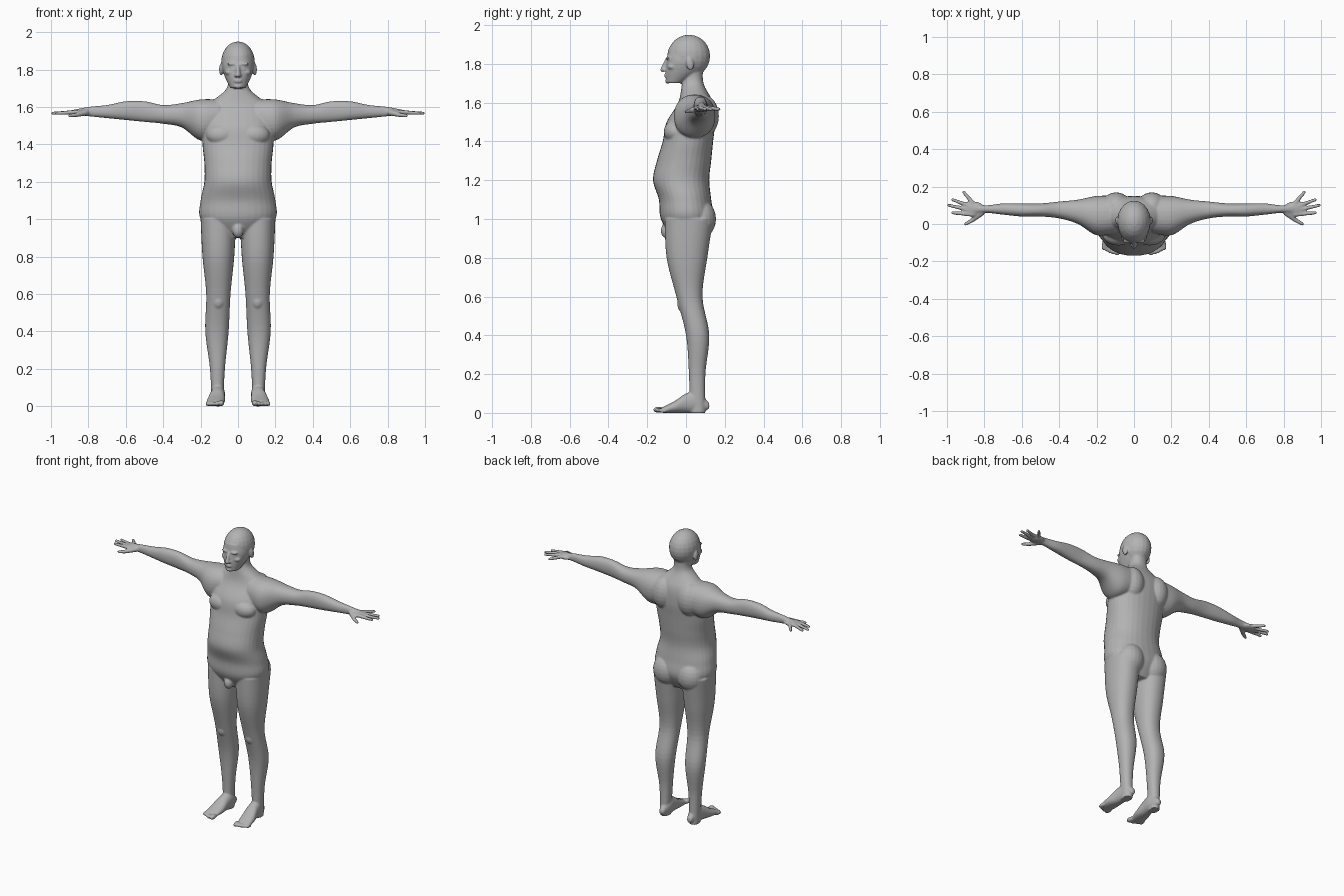
import bpy
import bmesh
import math
from mathutils import Matrix, Vector

cube = bpy.data.objects.get("Cube")
if cube:
    bpy.data.objects.remove(cube, do_unlink=True)

bm = bmesh.new()


def catmull(before, start, end, after, t):
    """Smooth value between start and end."""
    slope_in, slope_out = (end - before) / 2, (after - start) / 2
    gap = end - start
    return (start + slope_in * t + (3 * gap - 2 * slope_in - slope_out) * t ** 2
            + (slope_in + slope_out - 2 * gap) * t ** 3)


def refine(rows, steps=6):
    """Insert smooth in-between sections."""
    last = len(rows) - 1
    result = []
    for i in range(last):
        group = [rows[max(0, min(last, i + offset))] for offset in (-1, 0, 1, 2)]
        for step in range(steps):
            result.append([catmull(*column, step / steps) for column in zip(*group)])
    result.append(rows[-1])
    return result


def loft(first, spacing, extents, place, power=2.2, sides=32):
    """Skin evenly spaced rounded sections given as (a_min, a_max, b_min, b_max)."""
    rows = [(first + spacing * i, *extent) for i, extent in enumerate(extents)]
    rings = []
    for position, a_min, a_max, b_min, b_max in refine(rows):
        ring = []
        for k in range(sides):
            angle = math.tau * k / sides
            cosine, sine = math.cos(angle), math.sin(angle)
            across = math.copysign(abs(cosine) ** (2 / power), cosine)
            along = math.copysign(abs(sine) ** (2 / power), sine)
            a = (a_min + a_max + (a_max - a_min) * across) / 2
            b = (b_min + b_max + (b_max - b_min) * along) / 2
            ring.append(bm.verts.new(place(position, a, b)))
        rings.append(ring)
    for low, high in zip(rings, rings[1:]):
        for k in range(sides):
            following = (k + 1) % sides
            bm.faces.new((low[k], low[following], high[following], high[k]))
    bm.faces.new(rings[0][::-1])
    bm.faces.new(rings[-1])


def upright(first, spacing, sections):
    """Symmetric sections (half width, front, back) stacked upwards."""
    loft(first, spacing, [(-half, half, front, back) for half, front, back in sections],
         lambda z, x, y: (x, y, z))


def blob(center, radii, tilt=0):
    """Ellipsoid, tilted about the x axis."""
    matrix = (Matrix.Translation(center) @ Matrix.Rotation(tilt, 4, 'X')
              @ Matrix.Diagonal((*radii, 1)))
    bmesh.ops.create_uvsphere(bm, u_segments=20, v_segments=12, radius=1, matrix=matrix)


def taper(start, end, start_radius, end_radius):
    """Tapered rod with rounded ends."""
    start, end = Vector(start), Vector(end)
    way = end - start
    turn = way.to_track_quat('Z', 'Y').to_matrix().to_4x4()
    matrix = Matrix.Translation((start + end) / 2) @ turn
    bmesh.ops.create_cone(bm, cap_ends=True, segments=14, radius1=start_radius,
                          radius2=end_radius, depth=way.length, matrix=matrix)
    blob(start, [start_radius] * 3)
    blob(end, [end_radius] * 3)


# Torso and neck
upright(.9, .1, [(.1, -.07, .09), (.2, -.13, .14), (.2, -.14, .13), (.18, -.17, .12),
                 (.18, -.15, .13), (.19, -.12, .14), (.19, -.1, .15), (.17, -.04, .14),
                 (.06, -.02, .09), (.06, 0, .09)])
blob((0, -.1, .94), (.03, .03, .04))

# Skull and face
blob((0, .015, 1.84), (.09, .11, .11))
upright(1.7, .06, [(.04, -.1, -.02), (.07, -.105, .07), (.085, -.1, .1), (.07, -.09, .08)])

# Nose, lips and chin
taper((0, -.1, 1.82), (0, -.12, 1.77), .009, .013)
for height in (1.735, 1.745):
    blob((0, -.104, height), (.022, .009, .005))
blob((0, -.095, 1.71), (.022, .013, .012))

shoulder = 1.5
for side in (1, -1):
    # Brow, eye, cheek, nostril and ear
    blob((side * .03, -.09, 1.83), (.03, .014, .008))
    blob((side * .03, -.085, 1.81), (.014, .012, .008))
    blob((side * .045, -.07, 1.785), (.025, .025, .016))
    blob((side * .012, -.11, 1.768), (.008, .011, .008))
    blob((side * .09, .02, 1.8), (.011, .02, .034), .2)

    # Chest, shoulder blade, buttock and knee
    blob((side * .085, -.055, 1.45), (.085, .06, .06))
    blob((side * .095, .09, 1.53), (.08, .08, .11))
    blob((side * .09, .075, 1), (.09, .08, .1))
    blob((side * .105, -.01, .56), (.035, .035, .045))

    # Leg, from the sole up
    loft(0, .2, [(.08, .14, .02, .1), (.07, .15, .015, .1), (.05, .175, 0, .12),
                 (.04, .17, -.05, .085), (.02, .19, -.1, .11), (.01, .2, -.11, .14)],
         lambda z, x, y: (side * x, y, z))

    # Foot, from the heel forwards
    loft(.12, -.06, [(.09, .12, .02, .05), (.07, .14, 0, .11), (.07, .15, 0, .1),
                     (.07, .165, 0, .06), (.08, .17, 0, .03)],
         lambda y, x, z: (side * x, y, z))

    # Toes
    blob((side * .09, -.14, .016), (.017, .03, .016))
    for i in range(4):
        blob((side * (.113 + .017 * i), -.14 + .008 * i, .013), (.009, .025, .013))

    # Arm, with heights measured from the shoulder
    loft(.1, .1, [(-.06, .14, -.05, .15), (-.08, .14, -.06, .15), (-.01, .12, 0, .13),
                  (.01, .11, .03, .12), (.02, .13, .04, .11), (.03, .13, .04, .11),
                  (.04, .11, .05, .11), (.05, .1, .06, .1), (.06, .08, .05, .12)],
         lambda x, z, y: (side * x, y, shoulder + z))

    # Palm, fingers and thumb
    blob((side * .85, .08, 1.57), (.05, .04, .018))
    for i, (tip_x, tip_y) in enumerate([(.97, .06), (.99, .1), (.97, .13), (.91, .17)]):
        taper((side * .86, .05 + .02 * i, 1.573), (side * tip_x, tip_y, 1.566), .012, .009)
    knuckle = (side * .865, .02, 1.557)
    taper((side * .815, .06, 1.57), knuckle, .017, .012)
    taper(knuckle, (side * .9, 0, 1.553), .012, .009)

bmesh.ops.recalc_face_normals(bm, faces=bm.faces[:])
mesh = bpy.data.meshes.new("body")
bm.to_mesh(mesh)
bm.free()
body = bpy.data.objects.new("body", mesh)
bpy.context.collection.objects.link(body)

# Fuse all the parts into one smooth skin
fuse = body.modifiers.new("fuse", 'REMESH')
fuse.mode = 'VOXEL'
fuse.voxel_size = .0055
fuse.use_smooth_shade = True
soften = body.modifiers.new("soften", 'SMOOTH')
soften.factor = .5
soften.iterations = 4

# Plain grey material
grey = bpy.data.materials.new("plain grey")
grey.use_nodes = True
colour = (.45, .45, .45, 1)
grey.diffuse_color = colour
grey.node_tree.nodes["Principled BSDF"].inputs["Base Color"].default_value = colour
mesh.materials.append(grey)
